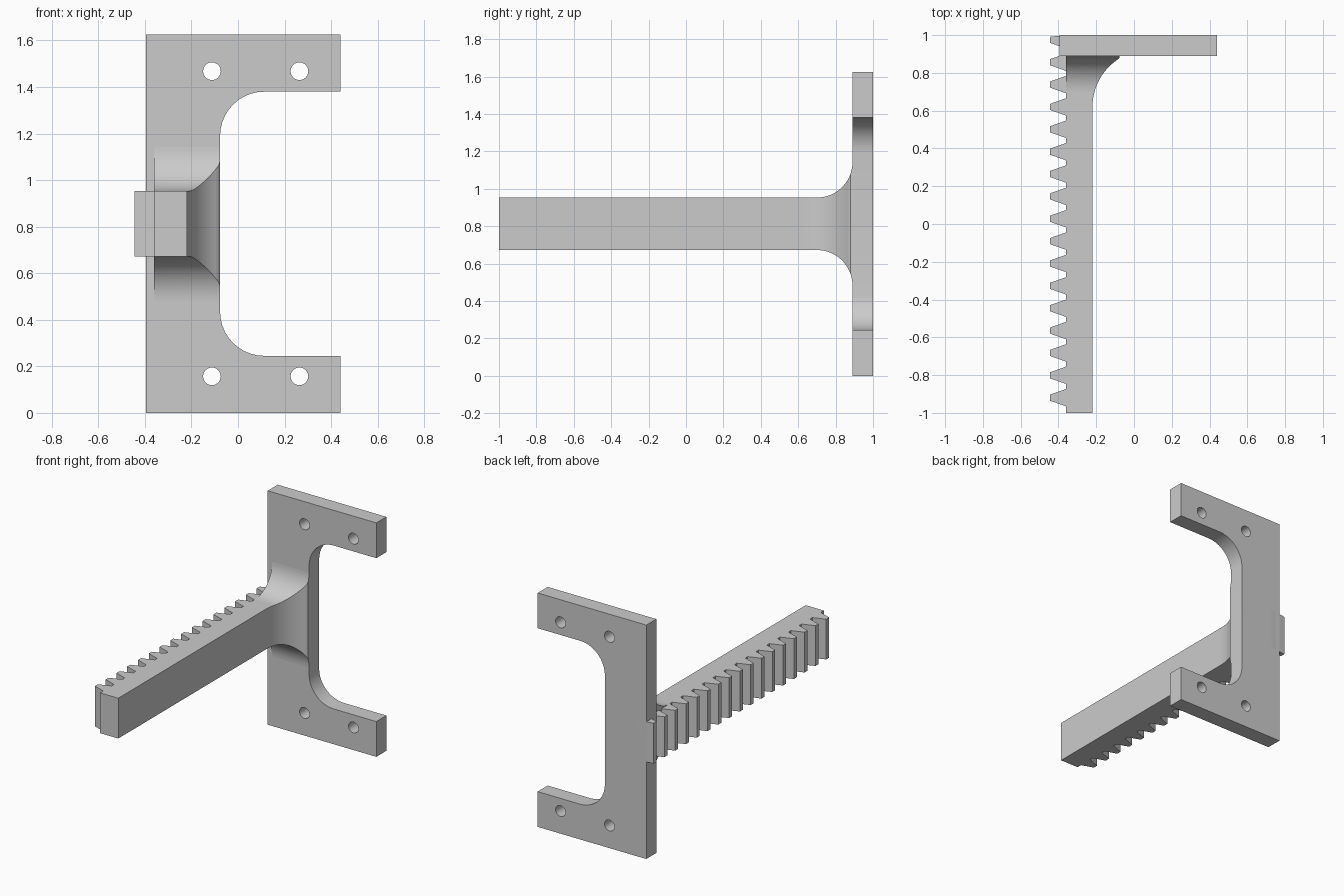
import bpy, bmesh
from math import cos, sin, pi, sqrt, radians

if "Cube" in bpy.data.objects:
    bpy.data.objects.remove(bpy.data.objects["Cube"])

MID = 0.8125  # height of the bar's centre line


def arc(cx, cy, r, a0, a1, n):
    return [(cx + r * cos(radians(a0 + (a1 - a0) * i / n)),
             cy + r * sin(radians(a0 + (a1 - a0) * i / n))) for i in range(n + 1)]


def finish(ob):
    bpy.ops.object.select_all(action='DESELECT')
    ob.select_set(True)
    bpy.context.view_layer.objects.active = ob
    if ob.type == 'CURVE':
        bpy.ops.object.convert(target='MESH')
        ob = bpy.context.object
    bm = bmesh.new()
    bm.from_mesh(ob.data)
    bmesh.ops.remove_doubles(bm, verts=bm.verts, dist=1e-5)
    bmesh.ops.recalc_face_normals(bm, faces=bm.faces)
    bm.to_mesh(ob.data)
    bm.free()
    bpy.ops.object.shade_smooth_by_angle(angle=radians(30))


def extruded(name, loops, depth, loc, rot=(0, 0, 0)):
    cu = bpy.data.curves.new(name, 'CURVE')
    cu.dimensions = '2D'
    cu.fill_mode = 'BOTH'
    cu.extrude = depth / 2
    for pts in loops:
        sp = cu.splines.new('POLY')
        sp.points.add(len(pts) - 1)
        for p, (x, y) in zip(sp.points, pts):
            p.co = (x, y, 0, 1)
        sp.use_cyclic_u = True
    ob = bpy.data.objects.new(name, cu)
    ob.location, ob.rotation_euler = loc, rot
    bpy.context.collection.objects.link(ob)
    finish(ob)


# C-shaped mounting plate with four screw holes
r = 0.19
plate = [(-0.395, 0), (0.44, 0), (0.44, 0.245)]
plate += arc(-0.077 + r, 0.245 + r, r, 270, 180, 10)
plate += arc(-0.077 + r, 1.38 - r, r, 180, 90, 10)
plate += [(0.44, 1.38), (0.44, 1.625), (-0.395, 1.625)]
holes = [arc(x, z, 0.038, 0, 345, 23) for x in (-0.112, 0.264) for z in (0.157, 1.468)]
extruded("mounting_plate", [plate] + holes, 0.11, (0, 0.945, 0), (pi / 2, 0, 0))

# Straight bar with a row of rack teeth along its left side
rack = [(-0.36, -1), (-0.22, -1), (-0.22, 0.62), (-0.3, 0.62), (-0.3, 1.0)]
for i in range(17):
    y = 0.975 - i * 0.1184
    rack += [(-0.36, min(y + 0.046, 1.0)), (-0.445, min(y + 0.016, 0.995)),
             (-0.445, y - 0.016), (-0.36, y - 0.046)]
extruded("toothed_bar", [rack], 0.28, (0, 0, MID))

# Flared foot that blends the bar into the plate
bm = bmesh.new()
rings = []
N = 18
for i in range(N + 1):
    y = 0.62 + 0.27 * sin(i / N * pi / 2)
    x = min(-0.22 + 0.302 - sqrt(0.302 ** 2 - (y - 0.62) ** 2), -0.077)
    t = min(max((y - 0.70) / 0.19, 0), 1)
    h = 0.14 + 0.19 * (1 - sqrt(1 - t * t))
    rings.append([bm.verts.new(p) for p in ((-0.36, y, MID - h), (x, y, MID - h),
                                            (x, y, MID + h), (-0.36, y, MID + h))])
for a, b in zip(rings, rings[1:]):
    for k in range(4):
        j = (k + 1) % 4
        bm.faces.new((a[k], a[j], b[j], b[k]))
bm.faces.new(rings[0])
bm.faces.new(rings[-1])
me = bpy.data.meshes.new("flared_foot")
bm.to_mesh(me)
bm.free()
foot = bpy.data.objects.new("flared_foot", me)
bpy.context.collection.objects.link(foot)
finish(foot)
